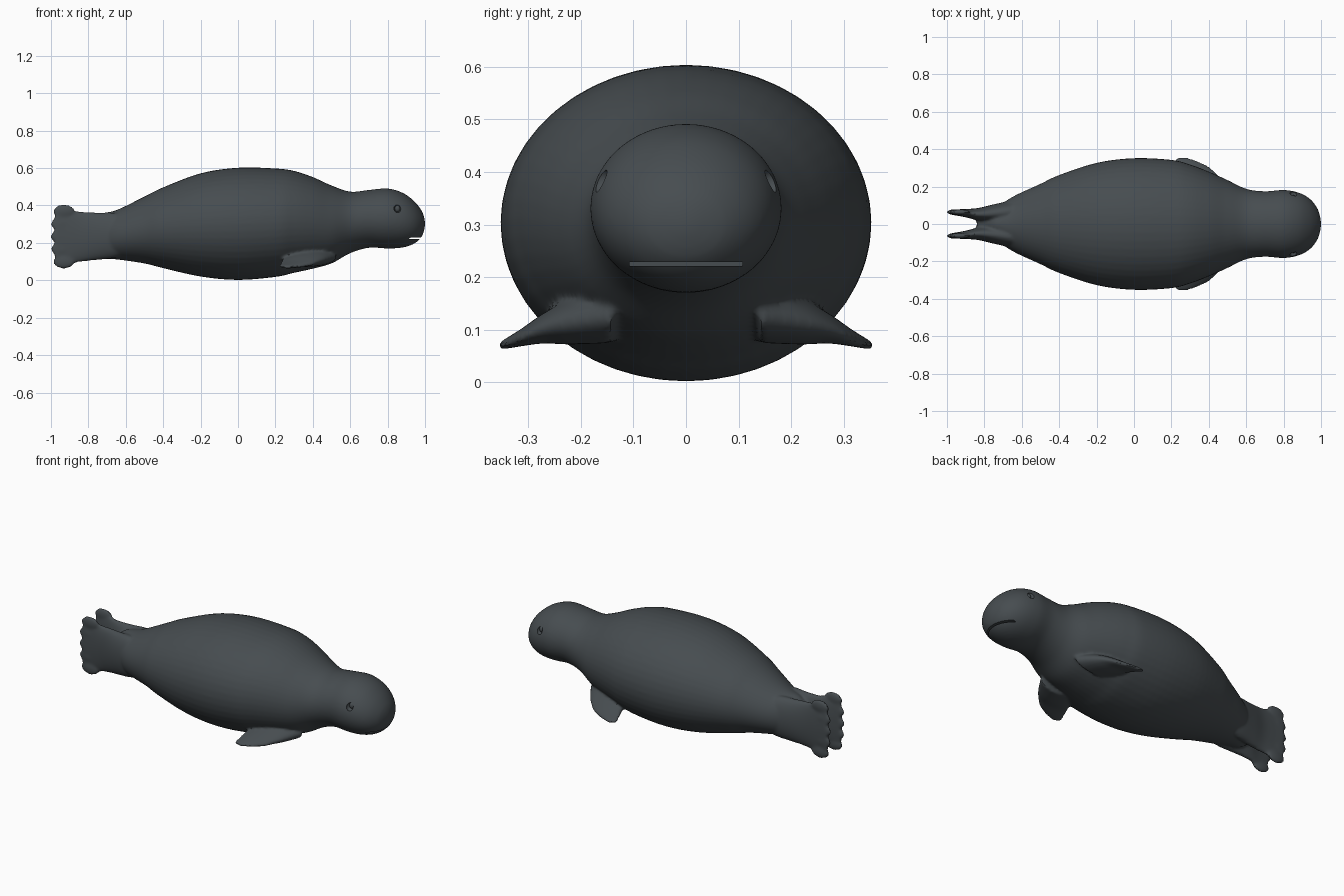
import bpy, bmesh, math
from mathutils import Vector

if "Cube" in bpy.data.objects:
    bpy.data.objects.remove(bpy.data.objects["Cube"])


def material(name, rgb):
    m = bpy.data.materials.new(name)
    m.use_nodes = True
    m.diffuse_color = (*rgb, 1)
    m.node_tree.nodes["Principled BSDF"].inputs["Base Color"].default_value = (*rgb, 1)
    return m


skin = material("slate grey skin", (0.062, 0.073, 0.08))


def spline(p, q, r, s, t):
    """Catmull-Rom blend of four section tuples."""
    return [0.5 * (2 * b + (c - a) * t + (2 * a - 5 * b + 4 * c - d) * t ** 2
                   + (3 * b - a - 3 * c + d) * t ** 3) for a, b, c, d in zip(p, q, r, s)]


def loft(bm, sections, place, steps=5, sides=48):
    """Sections are (station, low a, high a, low b, high b) ellipses."""
    pts = [sections[0], *sections, sections[-1]]
    rows = [spline(*pts[i:i + 4], k / steps) for i in range(len(sections) - 1) for k in range(steps)]
    rows.append(sections[-1])
    rings = []
    for s, a0, a1, b0, b1 in rows:
        ring = []
        for k in range(sides):
            t = math.tau * k / sides
            a = (a0 + a1) / 2 + (a1 - a0) / 2 * math.cos(t)
            b = (b0 + b1) / 2 + (b1 - b0) / 2 * math.sin(t)
            ring.append(bm.verts.new(place(s, a, b)))
        rings.append(ring)
    faces = [bm.faces.new(rings[0]), bm.faces.new(rings[-1][::-1])]
    for r, q in zip(rings, rings[1:]):
        for k in range(sides):
            n = (k + 1) % sides
            faces.append(bm.faces.new((r[k], q[k], q[n], r[n])))
    bmesh.ops.recalc_face_normals(bm, faces=faces)


def ellipsoid(bm, centre, radii):
    made = bmesh.ops.create_uvsphere(bm, u_segments=24, v_segments=16, radius=1)["verts"]
    for v in made:
        v.co = Vector(centre) + Vector(c * r for c, r in zip(v.co, radii))


def to_object(bm, name):
    me = bpy.data.meshes.new(name)
    bm.to_mesh(me)
    bm.free()
    me.materials.append(skin)
    ob = bpy.data.objects.new(name, me)
    bpy.context.collection.objects.link(ob)
    return ob


bm = bmesh.new()

# Torso and head: station x, bottom, top, half width
torso = [(-.84, .2, .27, .015), (-.75, .12, .35, .075), (-.65, .112, .375, .145),
         (-.5, .09, .448, .215), (-.4, .065, .497, .262), (-.2, .02, .572, .327),
         (0, .002, .602, .352), (.2, .018, .598, .343), (.3, .04, .585, .318),
         (.4, .062, .552, .28), (.5, .09, .507, .235), (.6, .145, .474, .188),
         (.7, .174, .483, .175), (.8, .17, .491, .182), (.88, .175, .468, .168),
         (.94, .195, .425, .135), (.98, .23, .375, .085), (.996, .27, .335, .035),
         (1, .299, .301, .001)]
loft(bm, [(x, lo, hi, -w, w) for x, lo, hi, w in torso], lambda s, a, b: (s, b, a))

for side in (-1, 1):
    # Fore flipper: station y, x range, z range
    loft(bm, [(.14, .27, .53, .075, .18), (.22, .25, .48, .072, .158),
              (.27, .235, .44, .074, .132), (.31, .225, .395, .069, .104),
              (.34, .22, .33, .064, .085), (.357, .235, .28, .064, .075)],
         lambda s, a, b: (a, side * s, b))
    # Hind flipper: station x, z range, y range
    loft(bm, [(-.98, .09, .38, .05, .078), (-.9, .09, .375, .036, .08),
              (-.83, .1, .367, .018, .086), (-.75, .109, .362, .008, .105),
              (-.65, .122, .36, .01, .125), (-.55, .16, .33, .03, .13)],
         lambda s, a, b: (s, side * b, a))
    # Toes along the hind flipper edge
    for i in range(5):
        bend = abs(i - 2) / 2
        ellipsoid(bm, (-.945 + .014 * bend ** 3, side * .063, .1 + .067 * i),
                  (.058, .015, .038))

seal = to_object(bm, "seal_body")

# Fuse the parts into one soft skin
remesh = seal.modifiers.new("fuse", 'REMESH')
remesh.mode = 'VOXEL'
remesh.voxel_size = .008
soften = seal.modifiers.new("soften", 'SMOOTH')
soften.factor = .5
soften.iterations = 6

# Mouth slit and eye sockets
bm = bmesh.new()
slit = bmesh.ops.create_cube(bm, size=1)["verts"]
for v in slit:
    v.co = Vector((1 + v.co.x * .2, v.co.y * .215, .225 + v.co.z * .008))
for side in (-1, 1):
    ellipsoid(bm, (.852, side * .162, .383), (.019, .024, .023))
cutter = to_object(bm, "face_cutter")
cutter.hide_render = True
cut = seal.modifiers.new("face cuts", 'BOOLEAN')
cut.operation = 'DIFFERENCE'
cut.solver = 'EXACT'
cut.object = cutter

bpy.context.view_layer.objects.active = seal
seal.select_set(True)
for name in [m.name for m in seal.modifiers]:
    bpy.ops.object.modifier_apply(modifier=name)
bpy.data.objects.remove(cutter)
bpy.ops.object.shade_smooth_by_angle(angle=math.radians(40))
seal.select_set(False)

# Eyes
for side, label in ((1, "left_eye"), (-1, "right_eye")):
    bm = bmesh.new()
    ellipsoid(bm, (.852, side * .142, .383), (.015, .012, .018))
    for f in bm.faces:
        f.smooth = True
    to_object(bm, label)
